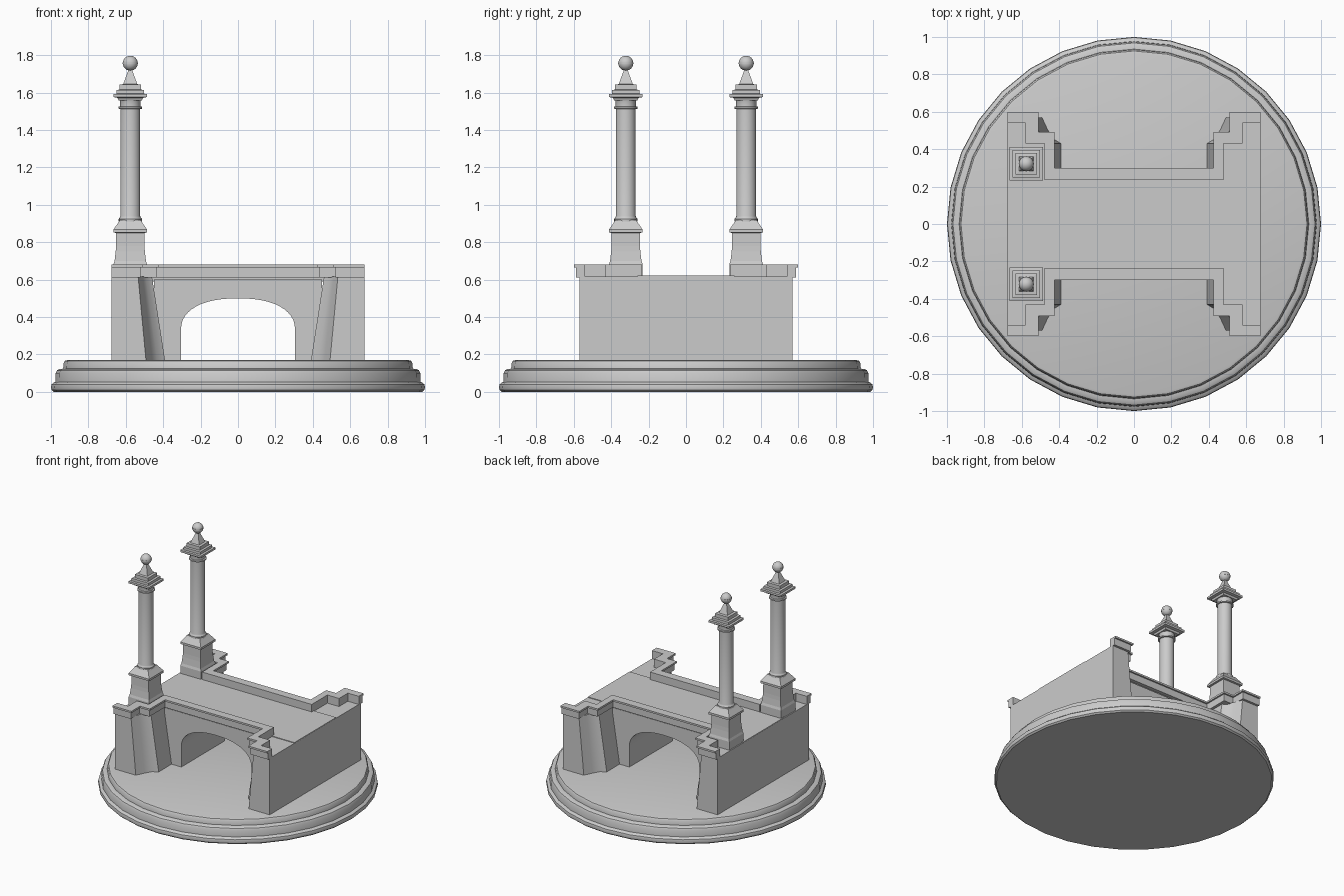
import bpy, bmesh, math

if "Cube" in bpy.data.objects:
    bpy.data.objects.remove(bpy.data.objects["Cube"])


def finish(name, bm, smooth=None):
    bmesh.ops.recalc_face_normals(bm, faces=bm.faces)
    mesh = bpy.data.meshes.new(name)
    bm.to_mesh(mesh)
    bm.free()
    ob = bpy.data.objects.new(name, mesh)
    bpy.context.collection.objects.link(ob)
    if smooth:
        bpy.ops.object.select_all(action='DESELECT')
        ob.select_set(True)
        bpy.context.view_layer.objects.active = ob
        bpy.ops.object.shade_smooth_by_angle(angle=math.radians(smooth))
    return ob


def loft(name, rings, smooth=None):
    """Closed solid through rings with equal point counts."""
    bm = bmesh.new()
    loops = [[bm.verts.new(p) for p in ring] for ring in rings]
    n = len(loops[0])
    for a, b in zip(loops, loops[1:]):
        for i in range(n):
            j = (i + 1) % n
            bm.faces.new((a[i], a[j], b[j], b[i]))
    bm.faces.new(loops[0][::-1])
    bm.faces.new(loops[-1])
    return finish(name, bm, smooth)


def turned(name, profile, sides, x=0, y=0, smooth=None):
    """Stack of regular polygons; four sides means half-widths."""
    k, a0 = (math.sqrt(2), math.pi / 4) if sides == 4 else (1, 0)
    rings = []
    for r, z in profile:
        angles = [a0 + 2 * math.pi * i / sides for i in range(sides)]
        rings.append([(x + k * r * math.cos(a), y + k * r * math.sin(a), z) for a in angles])
    return loft(name, rings, smooth)


# Round stepped plinth
turned("round_base", [(.985, 0), (.997, .01), (1, .025), (.997, .04), (.985, .05),
                      (.977, .053), (.975, .10), (.968, .115), (.955, .122),
                      (.935, .124), (.932, .155), (.925, .166), (.912, .17)], 32, smooth=35)

# Arched span: side profile extruded through the bridge
arch = []
for i in range(25):
    t = math.pi * i / 24
    c, s = math.cos(t), math.sin(t)
    arch.append((-.305 * math.copysign(abs(c) ** (2 / 2.3), c), .33 + .17 * max(s, 0) ** (2 / 2.3)))
side = [(-.45, .6), (-.45, .168), (-.305, .168)] + arch + [(.305, .168), (.45, .168), (.45, .6)]
loft("arched_span", [[(x, y, z) for x, z in side] for y in (-.27, .27)], 30)

# Battered abutments at both ends: (bottom x, y, inward lean at the top)
plan = [(.675, .57, 0), (.492, .57, .042), (.462, .505, .05), (.432, .455, .06),
        (.39, .43, .07), (.39, .268, .07)]
plan += [(x, -y, d) for x, y, d in reversed(plan)]
for s, label in ((-1, "left"), (1, "right")):
    loft(label + "_abutment", [[(s * x, y, .168) for x, y, d in plan],
                               [(s * (x + d), y, .616) for x, y, d in plan]], 30)

# Deck slab
loft("road_deck", [[(-.674, -.26, z), (.674, -.26, z), (.674, .26, z), (-.674, .26, z)]
                   for z in (.59, .621)])


# Stepped parapets: lower moulding and projecting coping
def parapet(name, s, inset, z0, z1):
    o = inset
    outer = [(.675, .6 - o), (.51 + o, .6 - o), (.51 + o, .492 - o), (.425 + o, .492 - o),
             (.425 + o, .3 - o)]
    inner = [(.478, .235), (.478, .43), (.58, .43), (.58, .54), (.675, .54)]
    pts = outer + [(-x, y) for x, y in reversed(outer)]
    pts += [(-x, y) for x, y in reversed(inner)] + inner
    loft(name, [[(x, s * y, z) for x, y in pts] for z in (z0, z1)])


for s, label in ((-1, "front"), (1, "back")):
    parapet(label + "_parapet", s, .012, .612, .666)
    parapet(label + "_coping", s, 0, .666, .68)

# Two lamp-like columns on the left end
for s, label in ((-1, "front"), (1, "back")):
    x, y = -.576, s * .322
    turned(label + "_pedestal", [(.09, .615), (.09, .682), (.084, .70), (.078, .75), (.076, .78),
                                 (.075, .85), (.09, .852), (.09, .868), (.064, .905),
                                 (.056, .918)], 4, x, y)
    turned(label + "_shaft", [(.062, .91), (.062, .925), (.056, .932), (.053, .94), (.053, 1.512),
                              (.063, 1.514), (.063, 1.524), (.054, 1.527), (.054, 1.55),
                              (.06, 1.57)], 24, x, y, 35)
    turned(label + "_capital", [(.062, 1.558), (.068, 1.572), (.09, 1.576), (.09, 1.592),
                                (.074, 1.594), (.074, 1.614), (.057, 1.616), (.057, 1.643),
                                (.038, 1.645), (.012, 1.715), (.012, 1.73)], 4, x, y)
    bm = bmesh.new()
    bmesh.ops.create_uvsphere(bm, u_segments=20, v_segments=12, radius=.04)
    bmesh.ops.translate(bm, verts=bm.verts, vec=(x, y, 1.757))
    finish(label + "_ball_finial", bm, 40)
    turned(label + "_finial_band", [(.0405, 1.752), (.0405, 1.762)], 20, x, y, 35)
